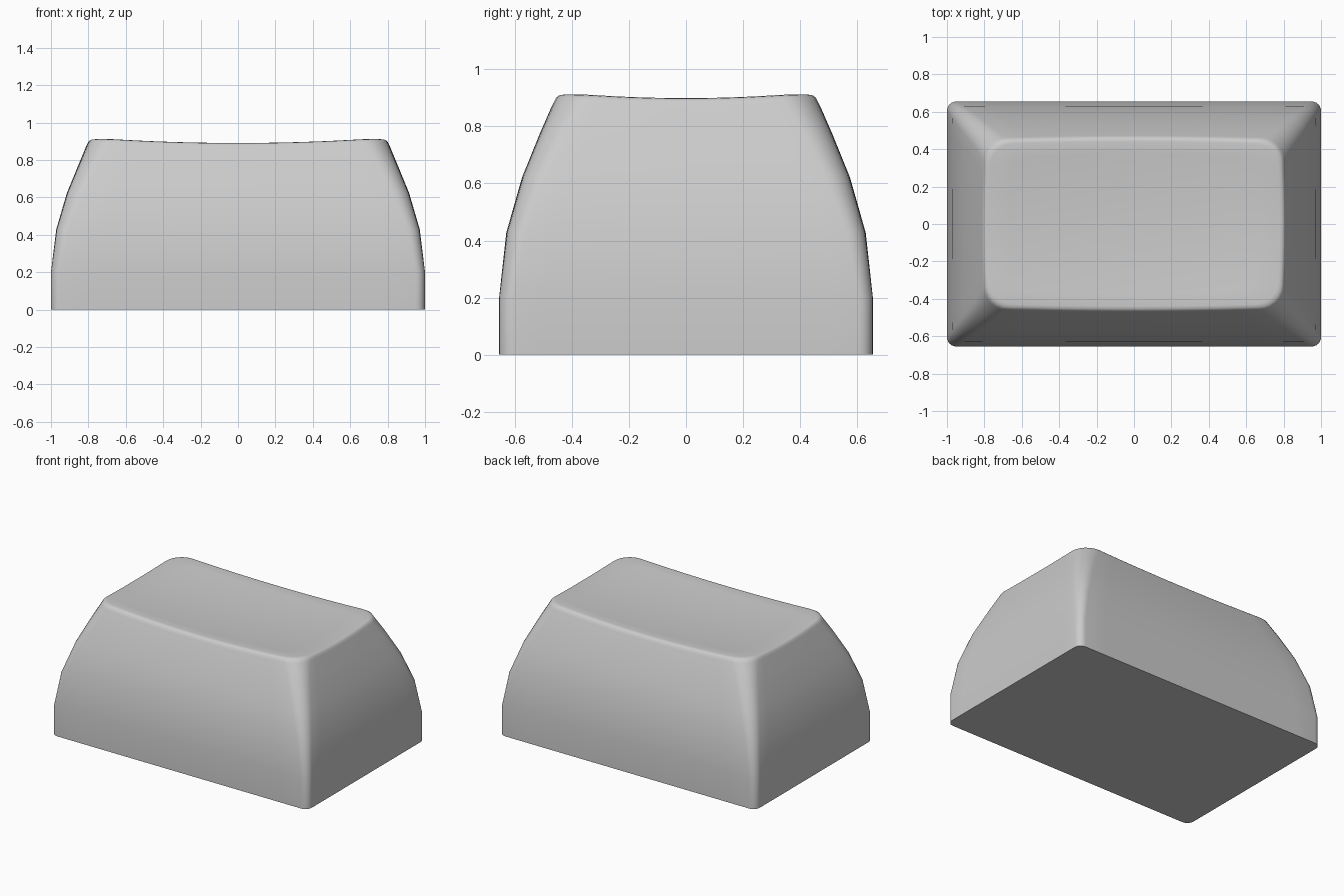
import bpy, bmesh, math

if "Cube" in bpy.data.objects:
    bpy.data.objects.remove(bpy.data.objects["Cube"])


def outline(hx, hy, r, bow, sides=12, arc=6):
    """Rounded rectangle with slightly bowed sides, counter-clockwise."""
    pts = []
    corners = [(1, 1), (-1, 1), (-1, -1), (1, -1)]
    for k, (sx, sy) in enumerate(corners):
        cx, cy = sx * (hx - r), sy * (hy - r)
        for i in range(arc + 1):
            a = math.pi / 2 * (k + i / arc)
            pts.append((cx + r * math.cos(a), cy + r * math.sin(a)))
        # straight run to the next corner
        nx, ny = corners[(k + 1) % 4]
        a = math.pi / 2 * (k + 1)
        ex = nx * (hx - r) + r * math.cos(a)
        ey = ny * (hy - r) + r * math.sin(a)
        px, py = pts[-1]
        for i in range(1, sides):
            t = i / sides
            pts.append((px + (ex - px) * t, py + (ey - py) * t))
    return [(x - bow * x / hx * (y / hy) ** 2, y - bow * y / hy * (x / hx) ** 2)
            for x, y in pts]


def dish(x, y):
    """Height of the scooped top surface."""
    return 0.87 + 0.03 * (x / 0.79) ** 2 + 0.022 * (y / 0.45) ** 2


bm = bmesh.new()
rings = []

# Curved side walls: half width, half depth, corner radius, bow, height
walls = [(1.0, 0.655, 0.05, 0.0, 0.0), (1.0, 0.655, 0.05, 0.0, 0.2),
         (0.972, 0.63, 0.065, 0.003, 0.43), (0.915, 0.575, 0.085, 0.006, 0.63),
         (0.852, 0.514, 0.10, 0.011, 0.79)]
for hx, hy, r, bow, z in walls:
    k = (z / 0.9) ** 3
    rings.append([bm.verts.new((x, y, z + k * (dish(x * 0.8 / hx, y * 0.45 / hy) - 0.92)))
                  for x, y in outline(hx, hy, r, bow)])

# Softened rim: half width, half depth, drop below the dish
for hx, hy, drop in [(0.812, 0.473, 0.026), (0.805, 0.465, 0.010),
                     (0.795, 0.455, 0.002), (0.78, 0.44, 0.0)]:
    rings.append([bm.verts.new((x, y, dish(x * 0.78 / hx, y * 0.44 / hy) - drop))
                  for x, y in outline(hx, hy, 0.12, 0.014)])

# Dished top surface
rim = [v.co.copy() for v in rings[-1]]
for s in (0.85, 0.65, 0.45, 0.25, 0.1):
    rings.append([bm.verts.new((c.x * s, c.y * s, dish(c.x * s, c.y * s))) for c in rim])

for a, b in zip(rings, rings[1:]):
    n = len(a)
    for i in range(n):
        j = (i + 1) % n
        bm.faces.new((a[i], a[j], b[j], b[i]))
bm.faces.new(rings[-1])
bm.faces.new(list(reversed(rings[0])))
bmesh.ops.recalc_face_normals(bm, faces=bm.faces)

mesh = bpy.data.meshes.new("keycap")
bm.to_mesh(mesh)
bm.free()
cap = bpy.data.objects.new("keycap", mesh)
bpy.context.collection.objects.link(cap)
bpy.context.view_layer.objects.active = cap
cap.select_set(True)
bpy.ops.object.shade_smooth_by_angle(angle=math.radians(45))
